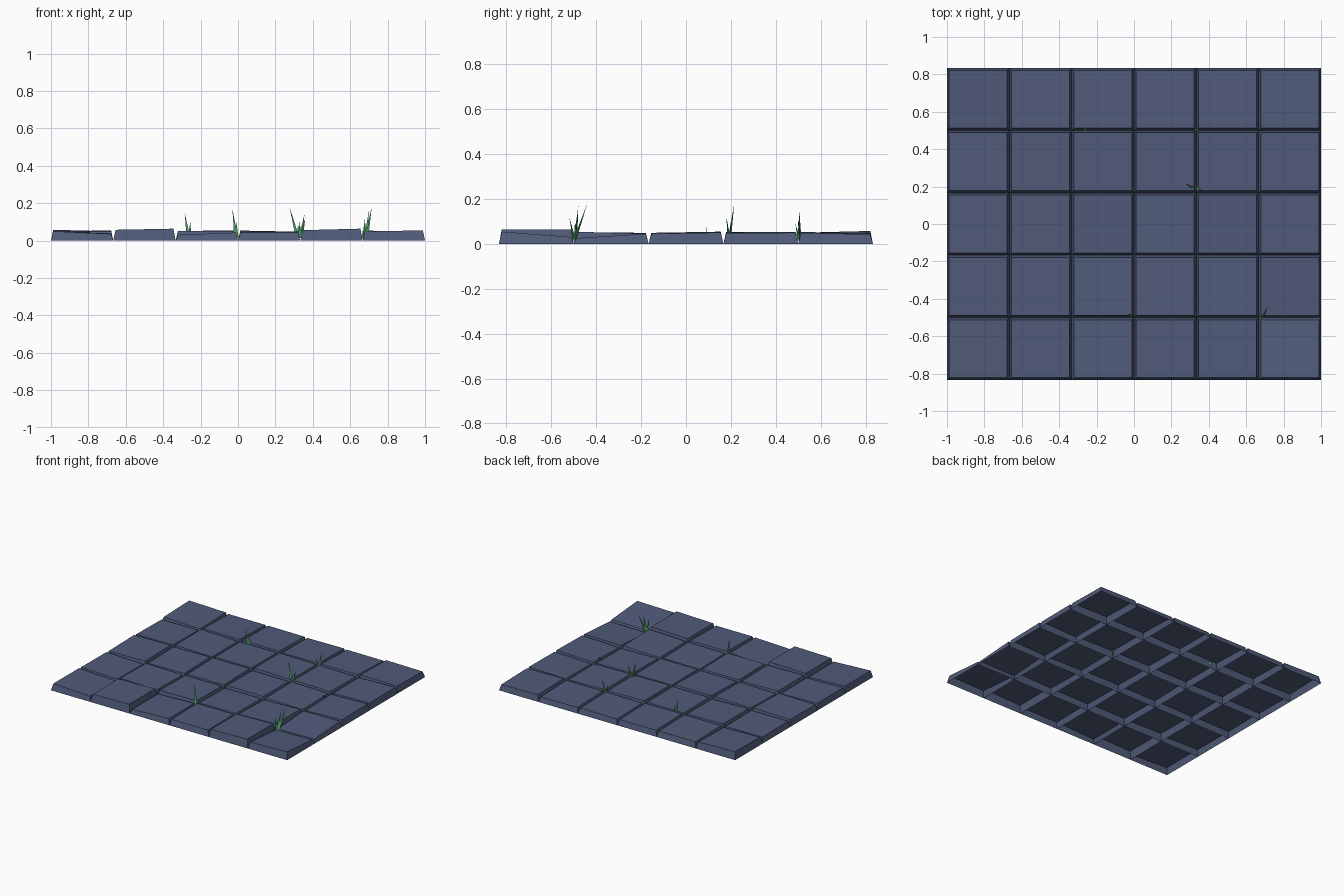
import bpy, random

if "Cube" in bpy.data.objects:
    bpy.data.objects.remove(bpy.data.objects["Cube"])

random.seed(4)
NX, NY = 6, 5
PITCH = 2 / NX
INSET = 0.012


def material(name, color):
    m = bpy.data.materials.new(name)
    m.diffuse_color = (*color, 1)
    m.use_nodes = True
    m.node_tree.nodes["Principled BSDF"].inputs["Base Color"].default_value = m.diffuse_color
    return m


def make_object(name, verts, faces, mat):
    mesh = bpy.data.meshes.new(name)
    mesh.from_pydata(verts, [], faces)
    mesh.materials.append(mat)
    obj = bpy.data.objects.new(name, mesh)
    bpy.context.collection.objects.link(obj)
    return obj


stone = material("slate_blue", (0.08, 0.105, 0.19))
green = material("grass_green", (0.08, 0.40, 0.14))

# Tiles with a distinct tilt: (mean height, x tilt, y tilt)
special = {
    (0, 0): (0.043, -0.007, 0.0), (1, 0): (0.061, 0.003, 0.0),
    (2, 0): (0.037, 0.006, 0.0), (3, 0): (0.046, 0.0, 0.002),
    (4, 0): (0.060, 0.004, 0.0), (5, 0): (0.040, 0.003, -0.012),
    (5, 1): (0.034, 0.002, 0.010), (0, 4): (0.050, -0.004, 0.004),
}


# Paving stones: open-bottomed tapered blocks with tilted tops
def paving_stone(i, j):
    x0, y0 = -1 + i * PITCH, -NY * PITCH / 2 + j * PITCH
    h, tx, ty = special.get((i, j), (random.uniform(0.041, 0.050),
                                     random.uniform(-0.005, 0.005),
                                     random.uniform(-0.005, 0.005)))
    corners = [(0, 0), (1, 0), (1, 1), (0, 1)]
    base = [(x0 + a * PITCH, y0 + b * PITCH, 0) for a, b in corners]
    top = [(x0 + INSET + a * (PITCH - 2 * INSET),
            y0 + INSET + b * (PITCH - 2 * INSET),
            h + (2 * a - 1) * tx + (2 * b - 1) * ty) for a, b in corners]
    faces = [(k, (k + 1) % 4, (k + 1) % 4 + 4, k + 4) for k in range(4)]
    faces.append((4, 5, 6, 7))
    make_object(f"paving_stone_{i}_{j}", base + top, faces, stone)


for i in range(NX):
    for j in range(NY):
        paving_stone(i, j)


# Grass tufts: thin pointed blades growing from the joints
def grass_tuft(x, y, tips, width=0.010):
    verts, faces = [], []
    for dx, dy, z in tips:
        n = len(verts)
        verts += [(x - width + dx * 0.2, y - width * 0.4, 0.015),
                  (x + width + dx * 0.2, y + width * 0.4, 0.015),
                  (x + dx * 0.2, y + width, 0.015),
                  (x + dx, y + dy, z)]
        faces += [(n, n + 1, n + 3), (n + 1, n + 2, n + 3), (n + 2, n, n + 3)]
    make_object("grass_tuft", verts, faces, green)


grass_tuft(0.68, -0.50, [(0.035, 0.06, 0.18), (0.02, 0.02, 0.16), (-0.003, -0.02, 0.12)])
grass_tuft(0.33, 0.19, [(-0.055, 0.025, 0.18), (0.03, -0.01, 0.12), (0.0, 0.01, 0.10)])
grass_tuft(0.33, 0.50, [(0.025, 0.005, 0.14), (-0.01, -0.012, 0.09)])
grass_tuft(-0.005, -0.495, [(-0.025, 0.015, 0.17), (-0.005, 0.0, 0.10)])
grass_tuft(-0.26, 0.505, [(-0.025, 0.0, 0.15), (0.005, -0.005, 0.10)])
grass_tuft(0.667, 0.09, [(0.003, 0.0, 0.075)], 0.006)
